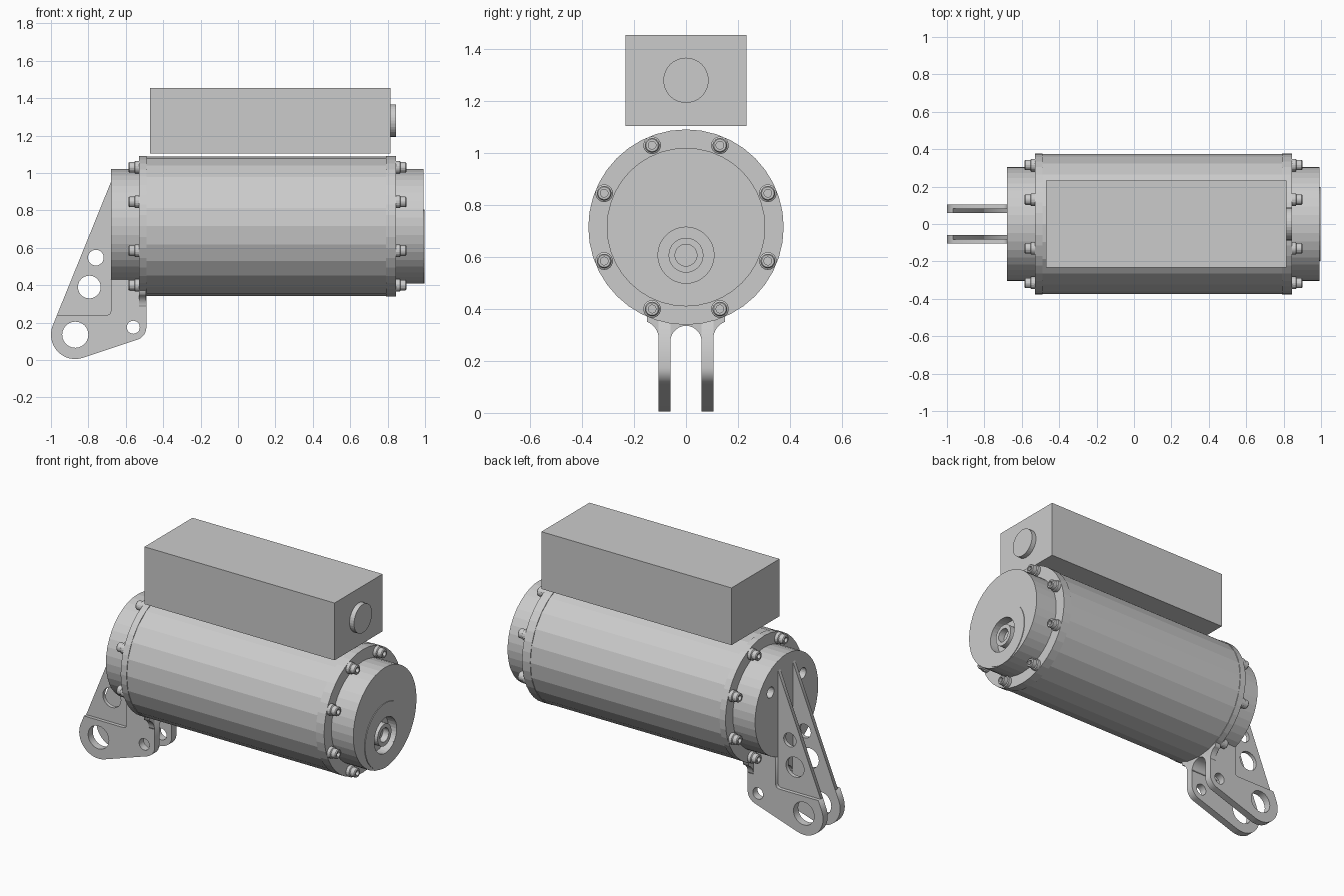
import bpy, bmesh, math
from math import sin, cos, pi, radians

if "Cube" in bpy.data.objects:
    bpy.data.objects.remove(bpy.data.objects["Cube"])

AXIS_Z = 0.715


def lathe(name, profile, y=0.0, z=AXIS_Z, n=32, closed=False):
    """Revolve (x, radius) points about an axis parallel to x."""
    bm = bmesh.new()
    rings = [[bm.verts.new((x, y + r * sin(2 * pi * i / n), z + r * cos(2 * pi * i / n)))
              for i in range(n)] for x, r in profile]
    pairs = list(zip(rings, rings[1:]))
    if closed:
        pairs.append((rings[-1], rings[0]))
    else:
        bm.faces.new(rings[0])
        bm.faces.new(rings[-1])
    for a, b in pairs:
        for i in range(n):
            j = (i + 1) % n
            bm.faces.new((a[i], a[j], b[j], b[i]))
    bmesh.ops.recalc_face_normals(bm, faces=bm.faces)
    me = bpy.data.meshes.new(name)
    bm.to_mesh(me)
    bm.free()
    ob = bpy.data.objects.new(name, me)
    bpy.context.collection.objects.link(ob)
    return ob


def arc(cx, cy, r, a0, a1, n=12):
    return [(cx + r * cos(radians(a0 + (a1 - a0) * i / n)),
             cy + r * sin(radians(a0 + (a1 - a0) * i / n))) for i in range(n + 1)]


def plate(name, outline, holes, lo, hi, along):
    """Extrude a filled outline with round holes along 'x' (yz outline) or 'y' (xz outline)."""
    cu = bpy.data.curves.new(name, 'CURVE')
    cu.dimensions = '2D'
    cu.fill_mode = 'BOTH'
    cu.extrude = (hi - lo) / 2
    for loop in [outline] + [arc(x, z, r, 0, 345, 23) for x, z, r in holes]:
        sp = cu.splines.new('POLY')
        sp.points.add(len(loop) - 1)
        for p, co in zip(sp.points, loop):
            p.co = (co[0], co[1], 0, 1)
        sp.use_cyclic_u = True
    ob = bpy.data.objects.new(name, cu)
    bpy.context.collection.objects.link(ob)
    mid = (lo + hi) / 2
    if along == 'y':
        ob.rotation_euler = (pi / 2, 0, 0)
        ob.location = (0, mid, 0)
    else:
        ob.rotation_euler = (pi / 2, 0, pi / 2)
        ob.location = (mid, 0, 0)
    bpy.ops.object.select_all(action='DESELECT')
    ob.select_set(True)
    bpy.context.view_layer.objects.active = ob
    bpy.ops.object.convert(target='MESH')
    return bpy.context.object


def cut(ob, cutter):
    mod = ob.modifiers.new("cut", 'BOOLEAN')
    mod.operation = 'DIFFERENCE'
    mod.solver = 'EXACT'
    mod.object = cutter
    bpy.ops.object.select_all(action='DESELECT')
    bpy.context.view_layer.objects.active = ob
    ob.select_set(True)
    bpy.ops.object.modifier_apply(modifier=mod.name)
    bpy.data.objects.remove(cutter)


# Motor barrel and flanged end caps
lathe("motor_barrel", [(-0.49, 0.374), (0.79, 0.374)], n=24)
front_cap = lathe("shaft_end_cap", [(0.79, 0.376), (0.845, 0.376), (0.845, 0.305), (0.993, 0.305)], n=40)
rear_cap = lathe("bracket_end_cap", [(-0.49, 0.376), (-0.53, 0.376), (-0.53, 0.305), (-0.68, 0.305)], n=40)

# Shaft recess, cover ring and hollow shaft
HUB_Z = 0.607
cut(front_cap, lathe("recess_cutter", [(0.94, 0.108), (1.05, 0.108)], z=HUB_Z))
lathe("bearing_cover", [(0.98, 0.108), (0.98, 0.197), (0.997, 0.197), (0.997, 0.108)],
      z=HUB_Z, n=40, closed=True)
lathe("hollow_shaft", [(0.93, 0.067), (0.99, 0.067), (0.99, 0.042), (0.95, 0.042)], z=HUB_Z)

# Two blind holes in the bracket end
for y in (-0.155, 0.155):
    cut(rear_cap, lathe("hole_cutter", [(-0.75, 0.033), (-0.63, 0.033)], y=y, z=0.843, n=20))

# Socket bolts around both flanges
for side, x0, d in (("shaft_end", 0.845, 1), ("bracket_end", -0.53, -1)):
    for k in range(8):
        a = pi / 8 + k * pi / 4
        prof = [(-0.005, .034), (.02, .034), (.024, .028), (.05, .028), (.055, .024),
                (.055, .015), (.03, .015)]
        lathe(side + "_bolt", [(x0 + d * x, r) for x, r in prof],
              y=0.341 * sin(a), z=AXIS_Z + 0.341 * cos(a), n=18)

# Control box with round connector
bpy.ops.mesh.primitive_cube_add(size=1, location=(0.1725, 0, 1.28))
box = bpy.context.object
box.name = "control_box"
box.scale = (1.285, 0.464, 0.35)
lathe("box_connector", [(0.81, 0.087), (0.845, 0.087)], z=1.28)

# Twin mounting lugs with thinner triangular ribs
lug = (arc(-0.87, 0.135, 0.13, 158, 288.4, 16) + arc(-0.56, 0.175, 0.07, -71.6, 0, 8)
       + [(-0.49, 0.45), (-0.68, 0.45), (-0.68, 0.26), (-0.686, 0.246), (-0.70, 0.24), (-0.968, 0.24)])
rib = [(-0.968, 0.24), (-0.67, 0.24), (-0.67, 0.97), (-0.68, 0.95)]
for s in (-1, 1):
    lo, hi = sorted((s * 0.06, s * 0.105))
    plate("mounting_lug", lug, [(-0.87, 0.135, 0.07), (-0.56, 0.175, 0.035)], lo, hi, 'y')
    lo, hi = sorted((s * 0.06, s * 0.083))
    plate("lug_rib", rib, [(-0.795, 0.39, 0.061), (-0.76, 0.547, 0.042)], lo, hi, 'y')

# Arched web between the lugs and flared foot under the flange
arch = arc(0, 0.275, 0.06, 180, 0, 14)
plate("arch_web", arch + [(0.06, 0.45), (-0.06, 0.45)], [], -0.679, -0.49, 'x')
flare = arc(0.175, 0.285, 0.07, 180, 110, 8)
right = flare + [(0.15, 0.42)]
left = [(-y, z) for y, z in reversed(right)]
plate("flared_foot", arch + right + left, [], -0.529, -0.491, 'x')
